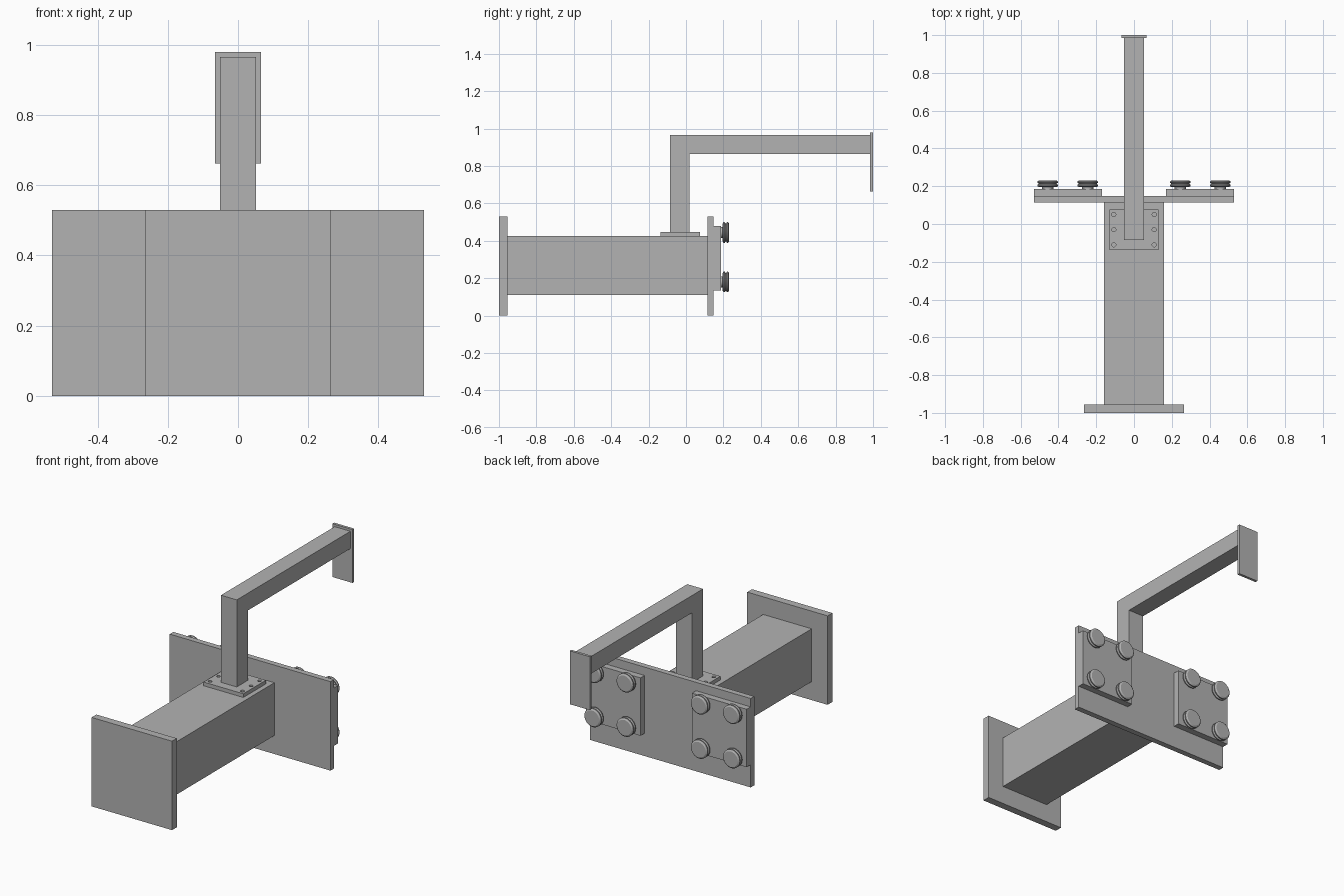
import bpy, bmesh, math
from mathutils import Matrix

default = bpy.data.objects.get("Cube")
if default:
    bpy.data.objects.remove(default, do_unlink=True)

grey = bpy.data.materials.new("steel grey")
grey.use_nodes = True
color = (0.45, 0.45, 0.45, 1)
grey.diffuse_color = color
grey.node_tree.nodes["Principled BSDF"].inputs["Base Color"].default_value = color


def finish(name, bm):
    bmesh.ops.recalc_face_normals(bm, faces=bm.faces)
    mesh = bpy.data.meshes.new(name)
    bm.to_mesh(mesh)
    bm.free()
    mesh.materials.append(grey)
    obj = bpy.data.objects.new(name, mesh)
    bpy.context.collection.objects.link(obj)
    return obj


def box(name, x, y, z):
    """Box from (min, max) pairs."""
    bm = bmesh.new()
    bmesh.ops.create_cube(bm, size=1)
    for v in bm.verts:
        v.co = [lo + (c + 0.5) * (hi - lo) for c, (lo, hi) in zip(v.co, (x, y, z))]
    return finish(name, bm)


def extrude_x(name, outline, half):
    """Extrude a (y, z) outline symmetrically along x."""
    bm = bmesh.new()
    face = bm.faces.new([bm.verts.new((-half, y, z)) for y, z in outline])
    ext = bmesh.ops.extrude_face_region(bm, geom=[face])
    moved = [g for g in ext["geom"] if isinstance(g, bmesh.types.BMVert)]
    bmesh.ops.translate(bm, vec=(2 * half, 0, 0), verts=moved)
    return finish(name, bm)


def lathe_y(name, profile, x, z, steps=32):
    """Spin a (radius, y) profile around an axis parallel to y."""
    bm = bmesh.new()
    verts = [bm.verts.new((r, y, 0)) for r, y in profile]
    edges = [bm.edges.new(pair) for pair in zip(verts, verts[1:])]
    bmesh.ops.spin(bm, geom=verts + edges, cent=(0, 0, 0), axis=(0, 1, 0),
                   angle=math.tau, steps=steps)
    bmesh.ops.remove_doubles(bm, verts=bm.verts, dist=0.0001)
    bmesh.ops.translate(bm, vec=(x, 0, z), verts=bm.verts)
    return finish(name, bm)


# Main beam with its end plates
box("front_plate", (-0.265, 0.265), (-1, -0.955), (0, 0.53))
box("main_beam", (-0.16, 0.16), (-0.955, 0.114), (0.11, 0.425))
box("back_plate", (-0.53, 0.53), (0.114, 0.148), (0, 0.53))

# Mounting pads with grooved round buttons
button = [(0, 0.185), (0.03, 0.185), (0.03, 0.196), (0.048, 0.196), (0.055, 0.201),
          (0.055, 0.207), (0.048, 0.212), (0.048, 0.215), (0.055, 0.219),
          (0.055, 0.225), (0.046, 0.231), (0, 0.231)]
for side, label in ((1, "left"), (-1, "right")):
    box(f"{label}_pad", sorted((side * 0.17, side * 0.53)), (0.148, 0.186), (0.135, 0.48))
    for x in (0.245, 0.457):
        for z in (0.18, 0.444):
            obj = lathe_y(f"{label}_button", button, side * x, z)
            bpy.ops.object.select_all(action="DESELECT")
            obj.select_set(True)
            bpy.context.view_layer.objects.active = obj
            bpy.ops.object.shade_smooth_by_angle(angle=math.radians(25))

# Post foot with six bolt holes
foot = box("post_foot", (-0.131, 0.131), (-0.137, 0.076), (0.425, 0.447))
bm = bmesh.new()
for x in (-0.107, 0.107):
    for y in (-0.11, -0.03, 0.05):
        bmesh.ops.create_cone(bm, cap_ends=True, segments=20, radius1=0.011, radius2=0.011,
                              depth=0.1, matrix=Matrix.Translation((x, y, 0.435)))
cutter = finish("hole_cutter", bm)
cutter.hide_render = True
cut = foot.modifiers.new("holes", "BOOLEAN")
cut.object = cutter
cut.solver = "EXACT"
bpy.ops.object.select_all(action="DESELECT")
bpy.context.view_layer.objects.active = foot
foot.select_set(True)
bpy.ops.object.modifier_apply(modifier=cut.name)
bpy.data.objects.remove(cutter, do_unlink=True)

# Bent arm and its end plate
extrude_x("bent_arm", [(-0.086, 0.447), (0.018, 0.447), (0.018, 0.863),
                       (0.984, 0.863), (0.984, 0.966), (-0.086, 0.966)], 0.052)
box("arm_end_plate", (-0.066, 0.066), (0.984, 1), (0.662, 0.98))
